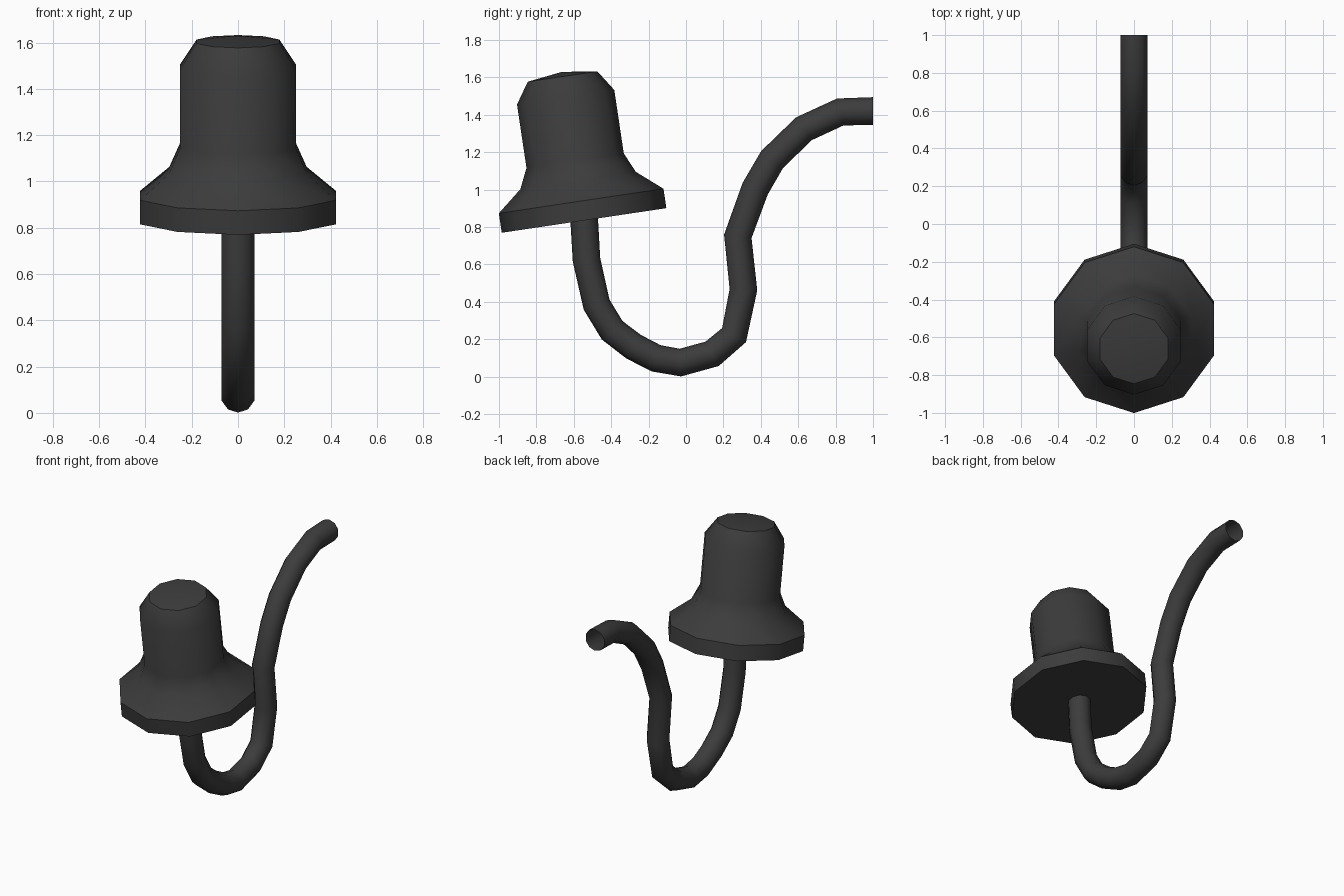
import bpy, bmesh, math
from mathutils import Vector, Matrix

if "Cube" in bpy.data.objects:
    bpy.data.objects.remove(bpy.data.objects["Cube"])

SIDES = 10
dark = bpy.data.materials.new("dark_rubber")
dark.diffuse_color = (0.045, 0.045, 0.045, 1)
dark.use_nodes = True
dark.node_tree.nodes["Principled BSDF"].inputs["Base Color"].default_value = dark.diffuse_color


def loft(name, rings, cap_start=False, tip=None):
    """Bridge rings of points; optionally close the start flat and the end to a tip."""
    bm = bmesh.new()
    loops = [[bm.verts.new(p) for p in ring] for ring in rings]
    for a, b in zip(loops, loops[1:]):
        for i in range(SIDES):
            j = (i + 1) % SIDES
            bm.faces.new((a[i], a[j], b[j], b[i]))
    if cap_start:
        bm.faces.new(loops[0][::-1])
    if tip is not None:
        t = bm.verts.new(tip)
        for i in range(SIDES):
            bm.faces.new((loops[-1][i], loops[-1][(i + 1) % SIDES], t))
    bmesh.ops.recalc_face_normals(bm, faces=bm.faces)
    mesh = bpy.data.meshes.new(name)
    bm.to_mesh(mesh)
    bm.free()
    mesh.materials.append(dark)
    ob = bpy.data.objects.new(name, mesh)
    bpy.context.collection.objects.link(ob)
    bpy.ops.object.select_all(action='DESELECT')
    bpy.context.view_layer.objects.active = ob
    ob.select_set(True)
    bpy.ops.object.shade_smooth_by_angle(angle=math.radians(42))
    return ob


def ring(centre, side, up, r):
    """Regular polygon with a corner on the up direction."""
    angles = [2 * math.pi * i / SIDES for i in range(SIDES)]
    return [centre + r * (math.sin(a) * side + math.cos(a) * up) for a in angles]


X, Y = Vector((1, 0, 0)), Vector((0, 1, 0))

# Flared bell, tilted back about x: (radius, height along axis)
profile = [(0.445, 0), (0.445, 0.105), (0.312, 0.216), (0.263, 0.323),
           (0.263, 0.666), (0.188, 0.778)]
bell = loft("bell_cap", [ring(Vector((0, 0, h)), X, Y, r) for r, h in profile],
            cap_start=True, tip=Vector((0, 0, 0.803)))
bell.matrix_world = Matrix.Translation((0, -0.545, 0.835)) @ Matrix.Rotation(math.radians(8.5), 4, 'X')

# Curved pipe, open at the far end: centre line (y, z)
path = [(-0.545, 0.85), (-0.532, 0.625), (-0.478, 0.385), (-0.395, 0.248),
        (-0.28, 0.16), (-0.16, 0.098), (-0.03, 0.075), (0.14, 0.122),
        (0.257, 0.222), (0.307, 0.465), (0.277, 0.75), (0.37, 1.005),
        (0.46, 1.16), (0.63, 1.325), (0.825, 1.415), (1.0, 1.42)]
pts = [Vector((0, y, z)) for y, z in path]
rings = []
for i, p in enumerate(pts):
    before = (p - pts[i - 1]).normalized() if i else Vector((0, 0, -1))
    after = (pts[i + 1] - p).normalized() if i < len(pts) - 1 else Y
    t = Y if i == len(pts) - 1 else (before + after).normalized()
    rings.append(ring(p, X, X.cross(t), 0.074))
loft("curved_pipe", rings)
